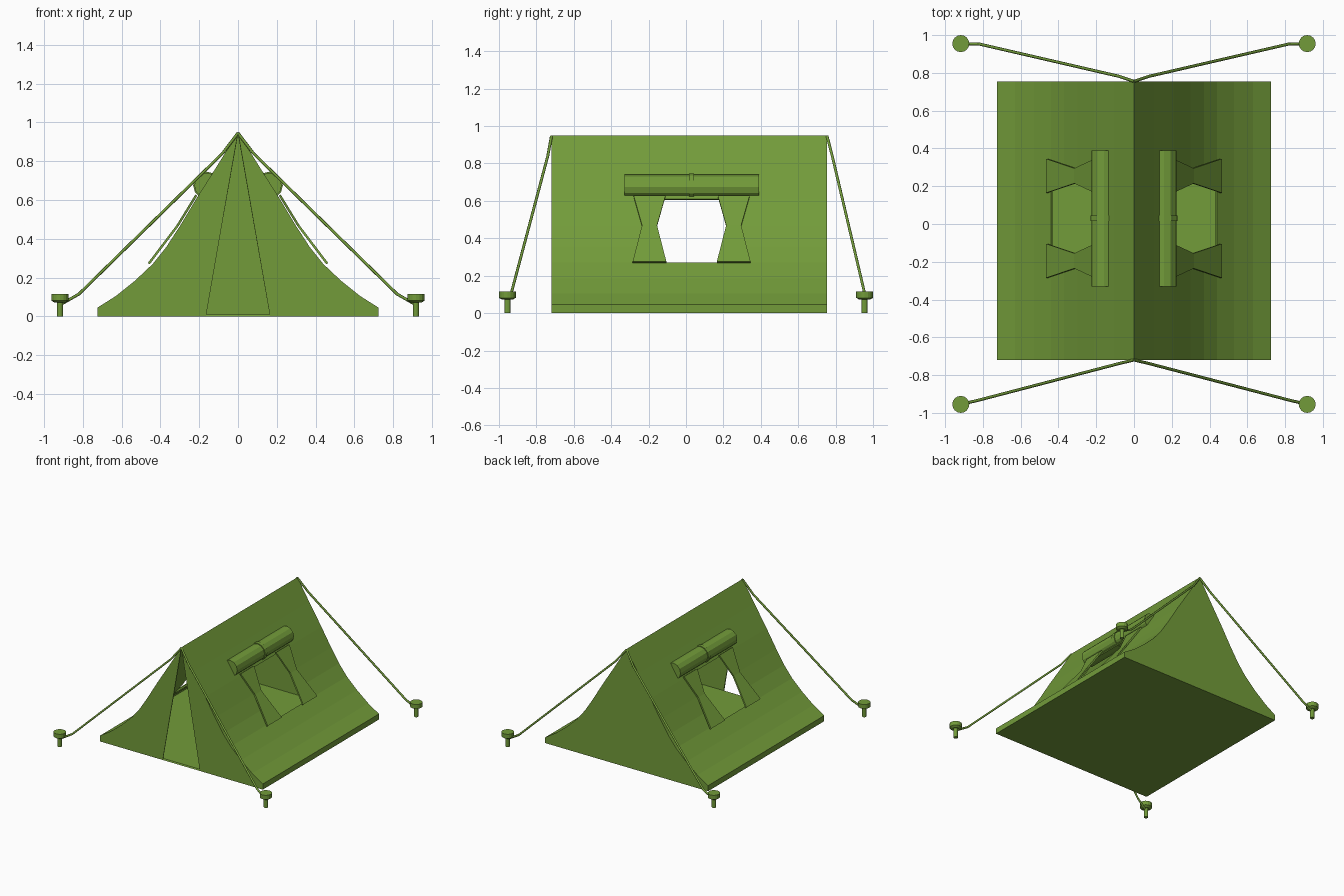
import bpy, bmesh, math
from mathutils import Vector

if "Cube" in bpy.data.objects:
    bpy.data.objects.remove(bpy.data.objects["Cube"])

mat = bpy.data.materials.new("canvas_green")
mat.diffuse_color = (0.17, 0.33, 0.042, 1)
mat.use_nodes = True
mat.node_tree.nodes["Principled BSDF"].inputs["Base Color"].default_value = mat.diffuse_color


def make_object(name, bm, normals=True):
    if normals:
        bmesh.ops.recalc_face_normals(bm, faces=bm.faces[:])
    me = bpy.data.meshes.new(name)
    bm.to_mesh(me)
    bm.free()
    ob = bpy.data.objects.new(name, me)
    bpy.context.collection.objects.link(ob)
    me.materials.append(mat)
    return ob


def thicken(ob, t, offset=-1):
    m = ob.modifiers.new("thickness", 'SOLIDIFY')
    m.thickness = t
    m.offset = offset


# Tent shell: curved profile swept along y, with two windows and a front door
profile = [(0.725, 0), (0.725, 0.045), (0.63, 0.105), (0.53, 0.185), (0.44, 0.27),
           (0.37, 0.357), (0.30, 0.465), (0.213, 0.61), (0.105, 0.78), (0, 0.95)]
WIN_LO, WIN_HI = 4, 7
YF, YB = -0.72, 0.755
ys = [YF, -0.19, 0.25, YB]
DOOR = 0.165

bm = bmesh.new()
cache = {}


def v(x, y, z):
    key = (round(x, 4), round(y, 4), round(z, 4))
    if key not in cache:
        cache[key] = bm.verts.new(key)
    return cache[key]


for s in (-1, 1):
    for i in range(len(profile) - 1):
        (x0, z0), (x1, z1) = profile[i], profile[i + 1]
        for j in range(3):
            if j == 1 and WIN_LO <= i < WIN_HI:
                continue
            a, b = ys[j], ys[j + 1]
            bm.faces.new([v(s * x0, a, z0), v(s * x0, b, z0), v(s * x1, b, z1), v(s * x1, a, z1)])
    # front wall panel beside the door
    bm.faces.new([v(s * x, YF, z) for x, z in profile] + [v(s * DOOR, YF, 0)])
# back wall
bm.faces.new([v(-x, YB, z) for x, z in profile] + [v(x, YB, z) for x, z in profile[-2::-1]])
# floor
bm.faces.new([v(-0.725, y, 0) for y in reversed(ys)] + [v(-DOOR, YF, 0), v(DOOR, YF, 0)]
             + [v(0.725, y, 0) for y in ys])
thicken(make_object("tent_shell", bm), 0.012)


def cylinder(name, r1, r2, start, end, sides):
    start, end = Vector(start), Vector(end)
    d = end - start
    bm = bmesh.new()
    bmesh.ops.create_cone(bm, cap_ends=True, segments=sides, radius1=r1, radius2=r2, depth=d.length)
    bm.transform(d.to_track_quat('Z', 'Y').to_matrix().to_4x4())
    bmesh.ops.translate(bm, verts=bm.verts[:], vec=(start + end) / 2)
    return make_object(name, bm)


MID = 0.03
for s, side in ((-1, "left"), (1, "right")):
    # Rolled-up window cover and its strap
    cylinder(side + "_window_roll", 0.065, 0.065, (s * 0.16, MID - 0.36, 0.675), (s * 0.16, MID + 0.36, 0.675), 12)
    cylinder(side + "_roll_strap", 0.071, 0.071, (s * 0.16, MID - 0.014, 0.675), (s * 0.16, MID + 0.014, 0.675), 12)
    # Hourglass curtains gathered at the waist
    for t, end in ((-1, "front"), (1, "back")):
        bm = bmesh.new()
        rows = []
        for x, z, y0, y1 in ((0.46, 0.272, 0.135, 0.315), (0.312, 0.467, 0.185, 0.265), (0.215, 0.625, 0.14, 0.31)):
            rows.append([bm.verts.new((s * x, MID + t * y, z)) for y in (y0, y1)])
        for a, b in zip(rows, rows[1:]):
            bm.faces.new([a[0], a[1], b[1], b[0]])
        thicken(make_object(f"{side}_{end}_curtain", bm), 0.012, 0)


# Guy ropes and pegs
def rope(name, pts):
    cu = bpy.data.curves.new(name, 'CURVE')
    cu.dimensions = '3D'
    cu.bevel_depth = 0.008
    cu.bevel_resolution = 1
    cu.use_fill_caps = True
    sp = cu.splines.new('POLY')
    sp.points.add(len(pts) - 1)
    for p, co in zip(sp.points, pts):
        p.co = (*co, 1)
    cu.materials.append(mat)
    bpy.context.collection.objects.link(bpy.data.objects.new(name, cu))


for s, side in ((-1, "left"), (1, "right")):
    for t, end in ((-1, "front"), (1, "back")):
        n = f"{side}_{end}"
        px, py = s * 0.917, t * 0.955
        if t < 0:
            path = [(0, YF, 0.945), (s * 0.08, -0.739, 0.84), (s * 0.82, -0.932, 0.115), (px, py, 0.06)]
        else:
            path = [(0, YB, 0.945), (s * 0.08, 0.782, 0.84), (s * 0.82, 0.953, 0.115), (px, py, 0.06)]
        rope(n + "_rope", path)
        cylinder(n + "_peg_stem", 0.016, 0.016, (px, py, 0), (px, py, 0.08), 12)
        cylinder(n + "_peg_collar", 0.03, 0.045, (px, py, 0.073), (px, py, 0.082), 16)
        cylinder(n + "_peg_head", 0.045, 0.045, (px, py, 0.082), (px, py, 0.116), 16)
